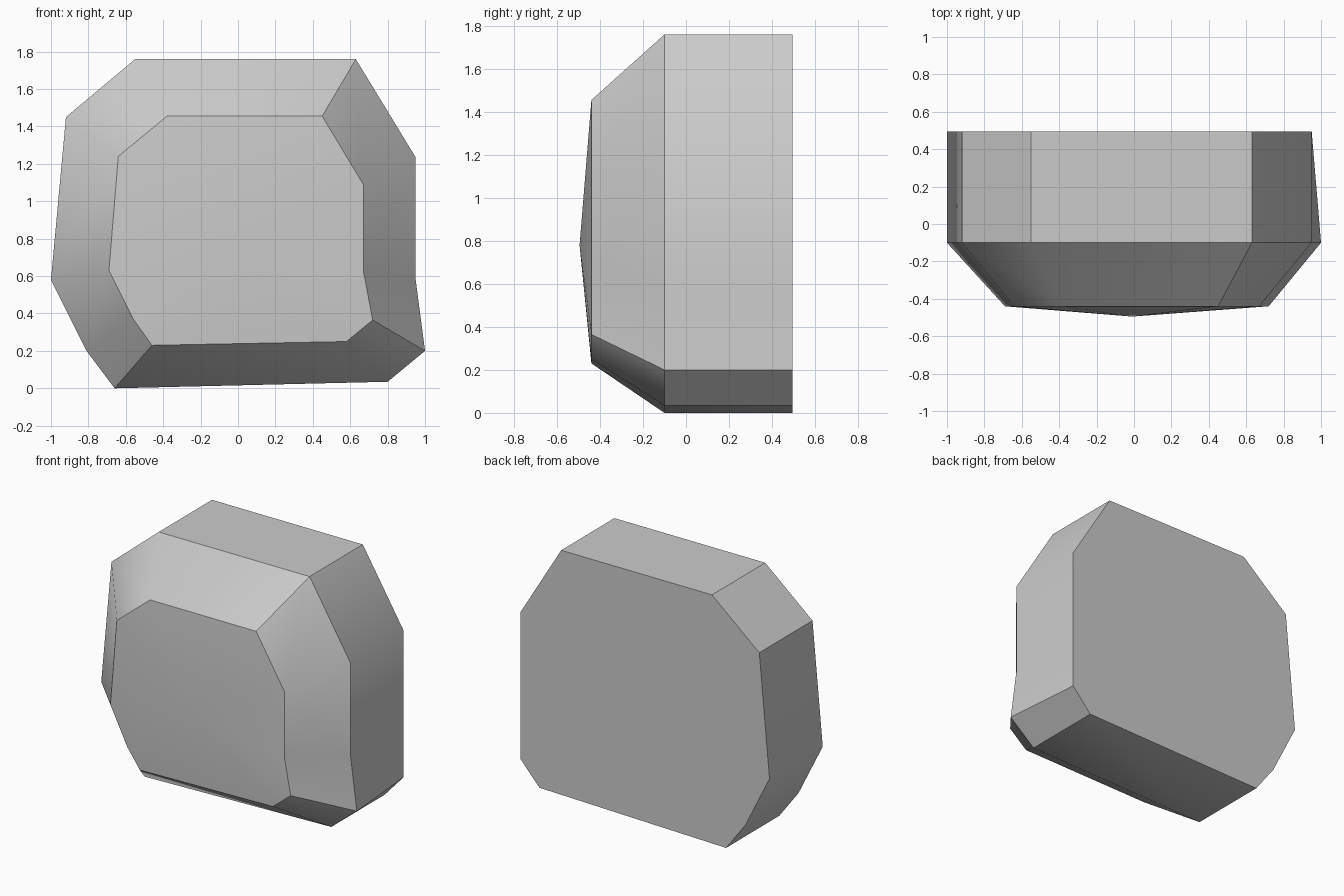
import bpy, bmesh, math

cube = bpy.data.objects.get("Cube")
if cube:
    bpy.data.objects.remove(cube, do_unlink=True)

# Outlines (x, z) of the widest section and of the bevelled front
body = [(-0.55, 1.76), (0.63, 1.76), (0.95, 1.235), (0.95, 0.58), (1.0, 0.2),
        (0.8, 0.035), (-0.66, 0), (-0.81, 0.2), (-1.0, 0.58), (-0.92, 1.45)]
front = [(-0.38, 1.455), (0.45, 1.455), (0.67, 1.09), (0.67, 0.63), (0.72, 0.365),
         (0.58, 0.25), (-0.46, 0.23), (-0.56, 0.37), (-0.69, 0.63), (-0.64, 1.24)]
# The back is trimmed flat on the left side
back = [(min(x, 0.95), z) for x, z in body]

# Loft the three outlines, cap the back flat and the front with a low point
bm = bmesh.new()
rings = [[bm.verts.new((x, y, z)) for x, z in outline]
         for outline, y in ((back, 0.495), (body, -0.1), (front, -0.44))]
count = len(body)
for a, b in zip(rings, rings[1:]):
    for i in range(count):
        j = (i + 1) % count
        bm.faces.new((a[i], a[j], b[j], b[i]))
bm.faces.new(rings[0])
apex = bm.verts.new((-0.01, -0.495, 0.78))
for i in range(count):
    bm.faces.new((rings[-1][i], rings[-1][(i + 1) % count], apex))
bmesh.ops.recalc_face_normals(bm, faces=bm.faces)
mesh = bpy.data.meshes.new("stone_block")
bm.to_mesh(mesh)
bm.free()

stone = bpy.data.objects.new("stone_block", mesh)
bpy.context.collection.objects.link(stone)

# Plain grey stone
grey = bpy.data.materials.new("stone grey")
grey.use_nodes = True
color = (0.6, 0.6, 0.6, 1)
grey.diffuse_color = color
grey.node_tree.nodes["Principled BSDF"].inputs["Base Color"].default_value = color
mesh.materials.append(grey)

# Smooth the shallow angles, keep the chiselled edges crisp
bpy.ops.object.select_all(action="DESELECT")
stone.select_set(True)
bpy.context.view_layer.objects.active = stone
bpy.ops.object.shade_smooth_by_angle(angle=math.radians(35))
